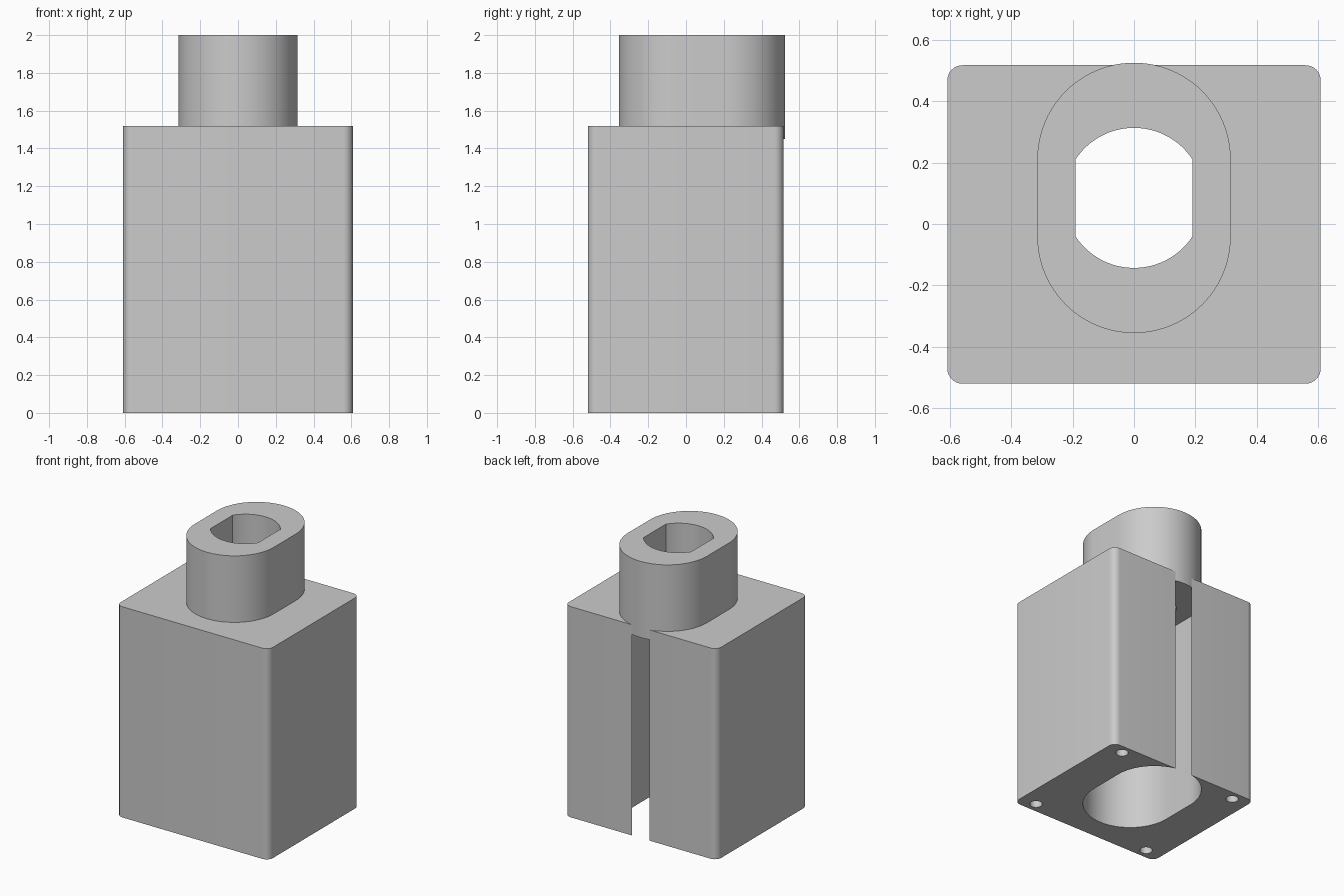
import bpy
import bmesh
from math import pi, cos, sin, asin, radians

cube = bpy.data.objects.get("Cube")
if cube:
    bpy.data.objects.remove(cube, do_unlink=True)

grey = bpy.data.materials.new("plain grey")
grey.use_nodes = True
grey.diffuse_color = (0.6, 0.6, 0.6, 1)
grey.node_tree.nodes["Principled BSDF"].inputs["Base Color"].default_value = (0.6, 0.6, 0.6, 1)


def arc(cx, cy, r, start, end, steps):
    """Points along a circular arc, both ends included."""
    return [(cx + r * cos(start + (end - start) * i / steps),
             cy + r * sin(start + (end - start) * i / steps))
            for i in range(steps + 1)]


def prism(name, outline, z0, z1):
    """Extrude a closed outline from z0 to z1."""
    bm = bmesh.new()
    base = bm.faces.new([bm.verts.new((x, y, z0)) for x, y in outline])
    top = bmesh.ops.extrude_face_region(bm, geom=[base])["geom"]
    bmesh.ops.translate(bm, vec=(0, 0, z1 - z0),
                        verts=[v for v in top if isinstance(v, bmesh.types.BMVert)])
    bmesh.ops.recalc_face_normals(bm, faces=bm.faces)
    mesh = bpy.data.meshes.new(name)
    bm.to_mesh(mesh)
    bm.free()
    mesh.materials.append(grey)
    obj = bpy.data.objects.new(name, mesh)
    bpy.context.collection.objects.link(obj)
    return obj


def activate(obj):
    bpy.ops.object.select_all(action='DESELECT')
    obj.select_set(True)
    bpy.context.view_layer.objects.active = obj


def cut(obj, cutter):
    """Subtract the cutter and remove it."""
    cutter.hide_render = True
    activate(obj)
    mod = obj.modifiers.new("cut", 'BOOLEAN')
    mod.operation = 'DIFFERENCE'
    mod.solver = 'EXACT'
    mod.object = cutter
    bpy.ops.object.modifier_apply(modifier=mod.name)
    bpy.data.objects.remove(cutter, do_unlink=True)


# Shared dimensions
HALF_X, FRONT, BACK, CORNER = 0.608, -0.52, 0.517, 0.05
BLOCK_TOP, NECK_BASE, NECK_TOP = 1.52, 1.45, 2.0
Y_LOW, Y_HIGH, NECK_R = -0.04, 0.21, 0.315
BORE_R, BORE_HALF = 0.228, 0.19

# Outlines
ix, y0, y1 = HALF_X - CORNER, FRONT + CORNER, BACK - CORNER
block_outline = []
for k, (cx, cy) in enumerate([(ix, y1), (-ix, y1), (-ix, y0), (ix, y0)]):
    block_outline += arc(cx, cy, CORNER, k * pi / 2, (k + 1) * pi / 2, 8)

slot_outline = (arc(0, Y_HIGH, NECK_R, 0, pi, 48)
                + arc(0, Y_LOW, NECK_R, pi, 2 * pi, 48))

mid_y = (Y_LOW + Y_HIGH) / 2
flat = pi / 2 - asin(BORE_HALF / BORE_R)
bore_outline = (arc(0, mid_y, BORE_R, flat, pi - flat, 32)
                + arc(0, mid_y, BORE_R, pi + flat, 2 * pi - flat, 32))

# Block with an oval cavity that opens a slit in the back wall
block = prism("block", block_outline, 0, BLOCK_TOP)
cut(block, prism("cavity_cutter", slot_outline, -0.1, BLOCK_TOP + 0.1))

# Screw holes in the underside corners
for sx in (-1, 1):
    for sy in (-1, 1):
        hole = arc(sx * 0.48, sy * 0.447, 0.042, 0, 2 * pi, 32)[:-1]
        cut(block, prism("screw_hole_cutter", hole, -0.1, 0.3))

# Neck closing the cavity, with a flat-sided bore
neck = prism("neck", slot_outline, NECK_BASE, NECK_TOP)
cut(neck, prism("bore_cutter", bore_outline, NECK_BASE - 0.1, NECK_TOP + 0.1))

for part in (block, neck):
    activate(part)
    bpy.ops.object.shade_smooth_by_angle(angle=radians(30))
